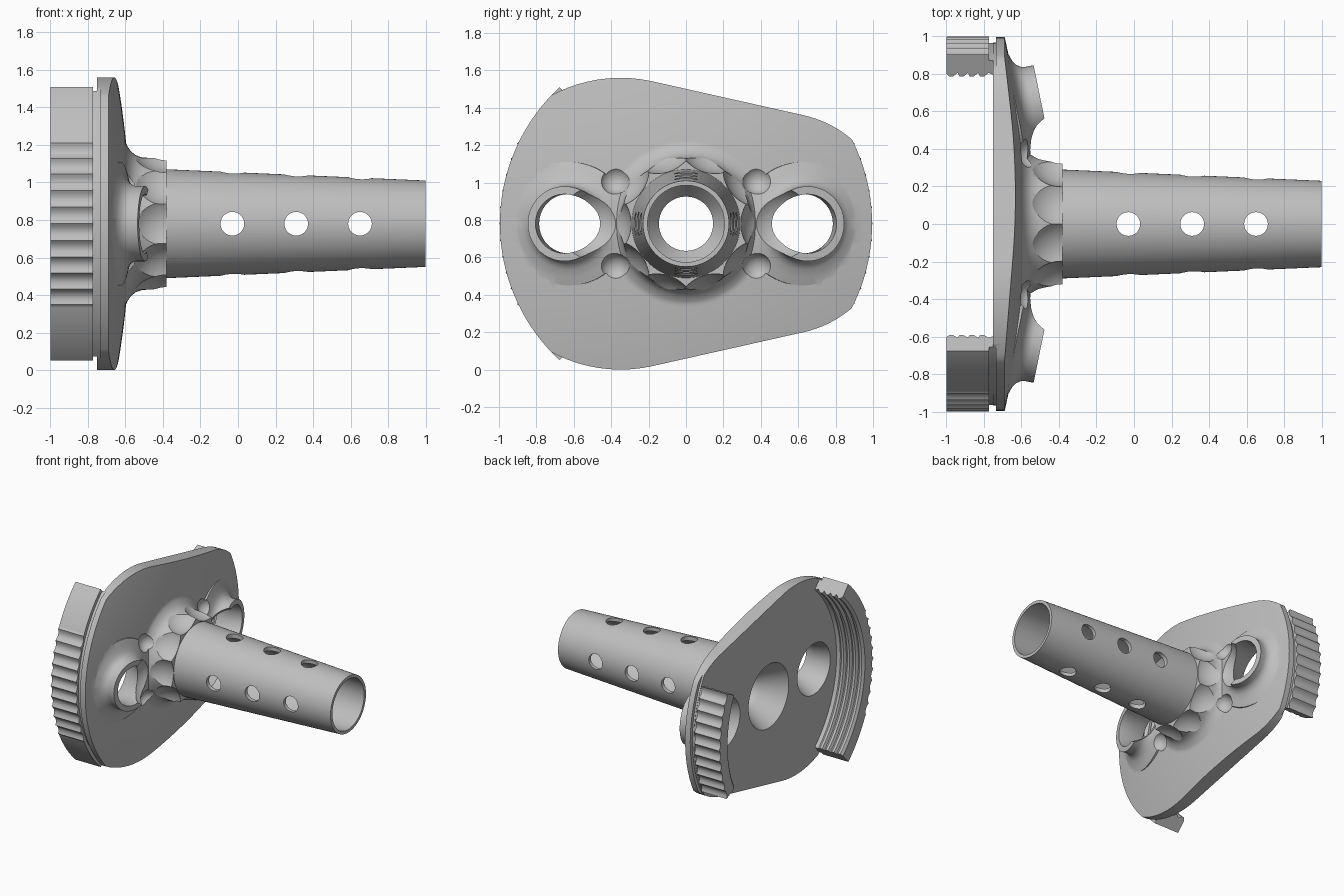
import bpy, bmesh, math
from mathutils import Matrix, Vector

cube = bpy.data.objects.get("Cube")
if cube:
    bpy.data.objects.remove(cube, do_unlink=True)

ZC = 0.78  # height of the main axis
AXIS = Matrix.Translation((0, 0, ZC))

grey = bpy.data.materials.new("plain grey")
grey.use_nodes = True
COLOUR = (0.52, 0.52, 0.52, 1)
grey.diffuse_color = COLOUR
grey.node_tree.nodes["Principled BSDF"].inputs["Base Color"].default_value = COLOUR


def finish(name, bm, matrix=None):
    if matrix is not None:
        bm.transform(matrix)
    bmesh.ops.recalc_face_normals(bm, faces=bm.faces)
    mesh = bpy.data.meshes.new(name)
    bm.to_mesh(mesh)
    bm.free()
    ob = bpy.data.objects.new(name, mesh)
    bpy.context.collection.objects.link(ob)
    mesh.materials.append(grey)
    return ob


def lathe(name, profile, matrix=AXIS, steps=96):
    """Solid of revolution about x from (x, radius) pairs, capped at both ends."""
    bm = bmesh.new()
    rings = []
    for x, r in profile:
        angles = [math.tau * i / steps for i in range(steps)]
        rings.append([bm.verts.new((x, r * math.cos(a), r * math.sin(a))) for a in angles])
    for a, b in zip(rings, rings[1:]):
        for i in range(steps):
            j = (i + 1) % steps
            bm.faces.new((a[i], a[j], b[j], b[i]))
    bm.faces.new(rings[0])
    bm.faces.new(rings[-1])
    return finish(name, bm, matrix)


def ball(name, radius, place):
    bm = bmesh.new()
    bmesh.ops.create_uvsphere(bm, u_segments=48, v_segments=32, radius=radius)
    return finish(name, bm, Matrix.Translation(place))


def combine(ob, tool, operation, keep=False):
    mod = ob.modifiers.new(operation.lower(), "BOOLEAN")
    mod.operation = operation
    mod.solver = "EXACT"
    mod.object = tool
    bpy.context.view_layer.objects.active = ob
    bpy.ops.object.modifier_apply(modifier=mod.name)
    if not keep:
        bpy.data.objects.remove(tool, do_unlink=True)


def smooth(ob):
    bpy.ops.object.select_all(action="DESELECT")
    ob.select_set(True)
    bpy.context.view_layer.objects.active = ob
    bpy.ops.object.shade_smooth_by_angle(angle=math.radians(30))


# Domed disc, trimmed to the hull of a large and a small circle
dome = [(-0.575 - 0.115 * r * r, r) for r in [0.995 - 0.05 * i for i in range(20)]]
plate = lathe("mounting_plate", [(-0.75, 0.968), (-0.735, 0.968), (-0.735, 0.995)] + dome, steps=128)

big, small = (-0.35, 0.78), (0.5, 0.594)
tangent = math.acos((big[1] - small[1]) / (small[0] - big[0]))
outline = []
for (centre, radius), start, end in ((big, tangent, math.tau - tangent), (small, -tangent, tangent)):
    for i in range(49):
        a = start + (end - start) * i / 48
        outline.append((centre + radius * math.cos(a), radius * math.sin(a)))
bm = bmesh.new()
base = bm.faces.new([bm.verts.new((-0.9, y, z)) for y, z in outline])
side = bmesh.ops.extrude_face_region(bm, geom=[base])
bmesh.ops.translate(bm, vec=(0.7, 0, 0), verts=[v for v in side["geom"] if isinstance(v, bmesh.types.BMVert)])
combine(plate, finish("outline_cutter", bm, AXIS), "INTERSECT")

# Flared collar around the tube
combine(plate, lathe("collar", [(-0.68, 0.45), (-0.605, 0.45), (-0.59, 0.415), (-0.57, 0.385),
                                (-0.545, 0.365), (-0.51, 0.353), (-0.38, 0.345)]), "UNION")

# Two tilted side bosses with flared feet
TILT = math.radians(11.5)


def boss_frame(s):
    return Matrix.Translation((-0.495, 0.65 * s, ZC)) @ Matrix.Rotation(TILT * s, 4, "Z")


for s in (-1, 1):
    combine(plate, lathe("boss", [(0, 0.2), (-0.05, 0.2), (-0.07, 0.206), (-0.09, 0.22), (-0.107, 0.245),
                                  (-0.12, 0.285), (-0.135, 0.33), (-0.2, 0.33)], boss_frame(s)), "UNION")
for s in (-1, 1):
    combine(plate, lathe("boss_hole", [(0.06, 0.158), (-0.1, 0.158), (-0.25, 0.205), (-0.4, 0.25)],
                         boss_frame(s)), "DIFFERENCE")

# Ten scallops round the collar
for i in range(10):
    a = math.radians(18 + 36 * i)
    place = Vector((-0.385, 0.503 * math.sin(a), ZC + 0.503 * math.cos(a)))
    combine(plate, ball("scallop", 0.21, place), "DIFFERENCE")

# Small dimples beside the collar
for sy in (-1, 1):
    for sz in (-1, 1):
        combine(plate, ball("dimple", 0.08, (-0.545, 0.38 * sy, ZC + 0.235 * sz)), "DIFFERENCE")

# Tapered tube and the stepped bore through tube and plate
tube = lathe("tapered_tube", [(-0.46, 0.293), (-0.38, 0.29), (1.0, 0.23)])
bore = lathe("bore_cutter", [(1.1, 0.202), (-0.3, 0.25), (-0.44, 0.145), (-0.56, 0.145), (-0.75, 0.26), (-0.85, 0.32)])
combine(plate, bore, "DIFFERENCE", keep=True)
combine(tube, bore, "DIFFERENCE")

# Cross holes through the tube, both ways
for x in (-0.03, 0.31, 0.65):
    for turn in (Matrix.Rotation(math.pi / 2, 4, "Z"), Matrix.Rotation(math.pi / 2, 4, "Y")):
        combine(tube, lathe("cross_hole", [(-0.5, 0.063), (0.5, 0.063)],
                            Matrix.Translation((x, 0, ZC)) @ turn, 40), "DIFFERENCE")

# Curved clips: ribbed outside, toothed inside, swept about the main axis
RIB = math.radians(5.1)
SUB = 8


def clip(name, s, extra):
    """s picks the side, extra is the count of plain steps past the ribs."""
    profile = [(-0.73, 0.87), (-0.73, 0.965), (-0.772, 0.965), (-0.772, 1.0), (-1.0, 1.0), (-1.0, 0.89)]
    for i in range(4):
        x = -0.985 + 0.055 * i
        profile += [(x, 0.87), (x + 0.02, 0.87), (x + 0.045, 0.892)]
    bm = bmesh.new()
    rings = []
    for i in range(-5 * SUB - extra, 5 * SUB + extra + 1):
        a = i * RIB / SUB
        t = (i % SUB) / SUB
        dent = 0.08 * t * (1 - t) if abs(i) <= 5 * SUB else 0.006
        ring = []
        for x, r in profile:
            r = r - dent if r == 1.0 else r
            ring.append(bm.verts.new((x, s * r * math.cos(a), r * math.sin(a))))
        rings.append(ring)
    n = len(profile)
    for a, b in zip(rings, rings[1:]):
        for i in range(n):
            j = (i + 1) % n
            bm.faces.new((a[i], a[j], b[j], b[i]))
    bm.faces.new(rings[0])
    bm.faces.new(rings[-1])
    return finish(name, bm, AXIS)


parts = [plate, tube, clip("large_clip", -1, 34), clip("small_clip", 1, 0)]
for part in parts:
    smooth(part)
